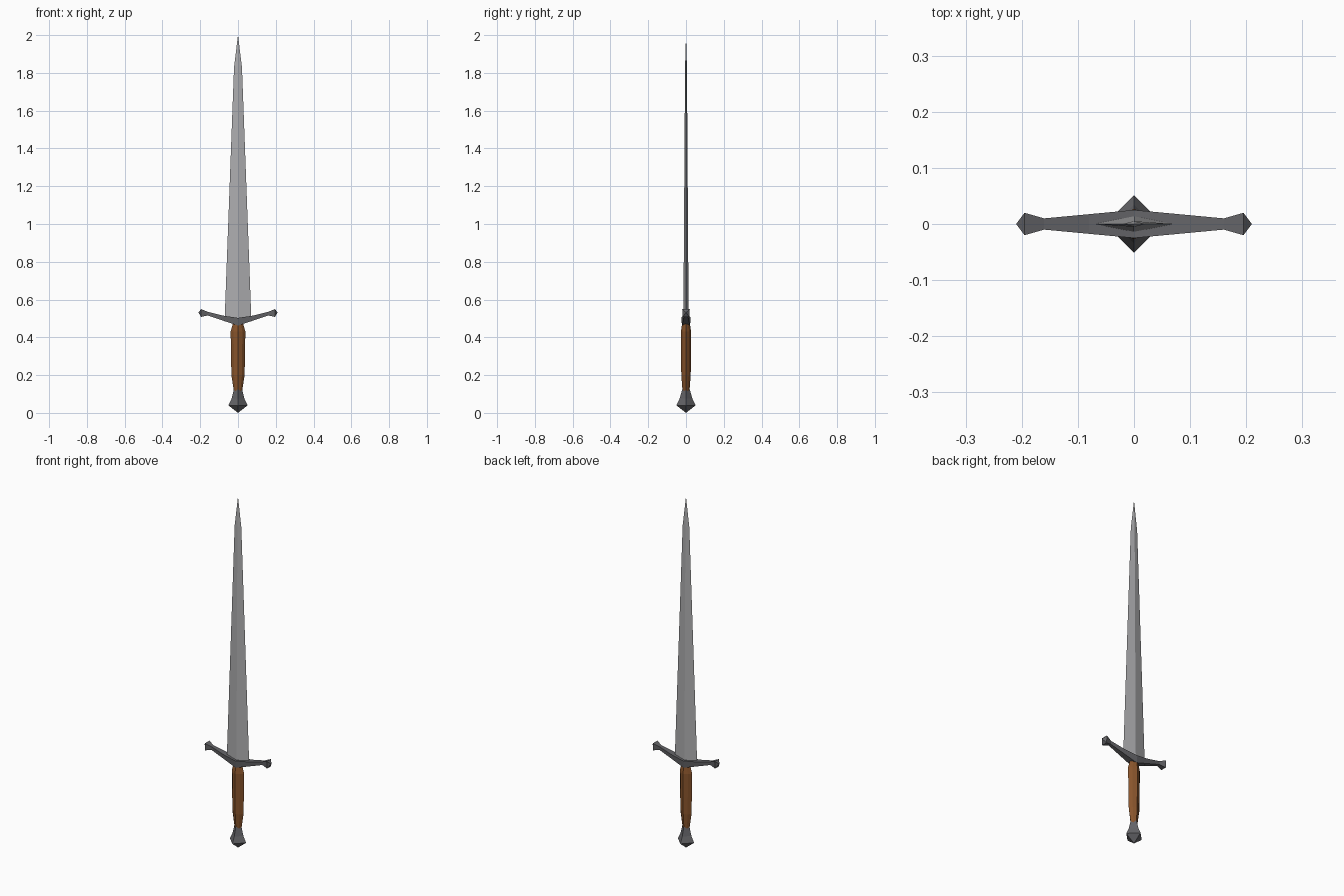
import bpy, bmesh
from math import cos, sin, pi

if "Cube" in bpy.data.objects:
    bpy.data.objects.remove(bpy.data.objects["Cube"])


def material(name, color):
    m = bpy.data.materials.new(name)
    m.diffuse_color = color
    m.use_nodes = True
    m.node_tree.nodes["Principled BSDF"].inputs["Base Color"].default_value = m.diffuse_color
    return m


def loft(name, rings, mat=None):
    """Skin a list of rings; a ring of one point closes to a tip."""
    bm = bmesh.new()
    loops = [[bm.verts.new(p) for p in r] for r in rings]
    for a, b in zip(loops, loops[1:]):
        n = max(len(a), len(b))
        for i in range(n):
            j = (i + 1) % n
            if len(a) == 1:
                bm.faces.new((a[0], b[j], b[i]))
            elif len(b) == 1:
                bm.faces.new((a[i], a[j], b[0]))
            else:
                bm.faces.new((a[i], a[j], b[j], b[i]))
    for end in (loops[0], loops[-1]):
        if len(end) > 2:
            bm.faces.new(end)
    bmesh.ops.recalc_face_normals(bm, faces=bm.faces)
    me = bpy.data.meshes.new(name)
    bm.to_mesh(me)
    bm.free()
    ob = bpy.data.objects.new(name, me)
    bpy.context.collection.objects.link(ob)
    if mat:
        me.materials.append(mat)
    return ob


def diamond(z, rx, ry):
    return [(rx, 0, z), (0, ry, z), (-rx, 0, z), (0, -ry, z)]


def grip_ring(z, rx, ry):
    # diamond with slightly swollen faces
    pts = []
    for i in range(8):
        k = 1.0 if i % 2 == 0 else 0.84
        pts.append((rx * k * cos(i * pi / 4), ry * k * sin(i * pi / 4), z))
    return pts


steel = material("dark_steel", (0.13, 0.13, 0.14, 1))
blade_steel = material("blade_steel", (0.42, 0.42, 0.43, 1))
leather = material("brown_grip", (0.25, 0.09, 0.025, 1))

# Blade: diamond section tapering to a point
loft("blade", [diamond(0.485, 0.071, 0.014), diamond(1.83, 0.021, 0.005),
               [(0, 0, 2.0)]], blade_steel)

# Grip: swelling handle
loft("grip", [grip_ring(z, rx, ry) for z, rx, ry in [
    (0.11, 0.021, 0.018), (0.20, 0.035, 0.025),
    (0.43, 0.039, 0.027), (0.47, 0.028, 0.021)]], leather)

# Pommel: flared four-sided knob with pointed base
loft("pommel", [[(0, 0, 0)], diamond(0.04, 0.051, 0.051),
                diamond(0.075, 0.034, 0.034), diamond(0.125, 0.022, 0.020)], steel)

# Crossguard: arms sweep upward, with flared pointed ends
half = [(0.0, 0.462, 0.503, 0.025), (0.08, 0.489, 0.515, 0.0175),
        (0.16, 0.516, 0.535, 0.010), (0.195, 0.508, 0.549, 0.020)]
full = [(-x, a, b, w) for x, a, b, w in half[:0:-1]] + half
rings = [[(x, -w * 0.85, a), (x, w * 0.85, a), (x, w, b), (x, -w, b)]
         for x, a, b, w in full]
loft("crossguard", [[(-0.21, 0, 0.532)]] + rings + [[(0.21, 0, 0.532)]], steel)
